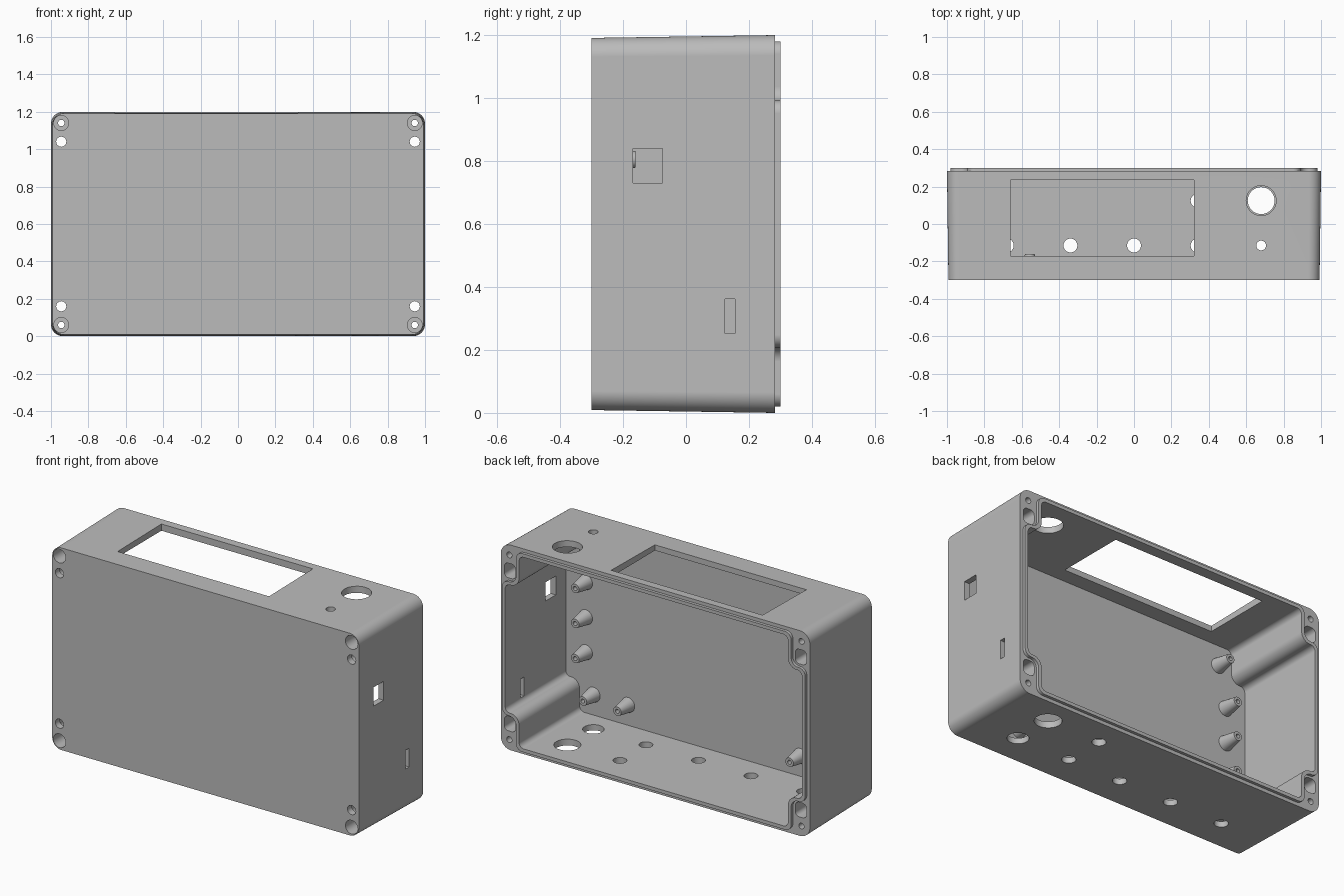
import bpy, bmesh, math

if "Cube" in bpy.data.objects:
    bpy.data.objects.remove(bpy.data.objects["Cube"], do_unlink=True)

MID = 0.6                      # height of the case centre
FRONT, RIM, LIP = -0.3, 0.283, 0.3
FLOOR = -0.26                  # inner face of the front panel

grey = bpy.data.materials.new("case grey")
grey.use_nodes = True
colour = (0.5, 0.5, 0.5, 1)
grey.diffuse_color = colour
grey.node_tree.nodes["Principled BSDF"].inputs["Base Color"].default_value = colour


def fillet(corners, steps=12):
    """Round right-angled corners given as (u, v, radius)."""
    loop = []
    n = len(corners)
    for i, (px, py, r) in enumerate(corners):
        ax, ay, _ = corners[i - 1]
        bx, by, _ = corners[(i + 1) % n]
        if r == 0:
            loop.append((px, py))
            continue
        la, lb = math.hypot(ax - px, ay - py), math.hypot(bx - px, by - py)
        ux, uy, vx, vy = (ax - px) / la, (ay - py) / la, (bx - px) / lb, (by - py) / lb
        for k in range(steps + 1):
            t = math.pi / 2 * k / steps
            c, s = 1 - math.cos(t), 1 - math.sin(t)
            loop.append((px + r * (ux * s + vx * c), py + r * (uy * s + vy * c)))
    return loop


def rect(u0, u1, v0, v1, r=0):
    return fillet([(u0, v0, r), (u1, v0, r), (u1, v1, r), (u0, v1, r)])


def circle(u, v, r, sides=32):
    return [(u + r * math.cos(2 * math.pi * k / sides),
             v + r * math.sin(2 * math.pi * k / sides)) for k in range(sides)]


def notched(hx, hz, nx, nz, outer, inner):
    """Rectangle with its four corners stepped in around the screw columns."""
    quarter = [(hx, nz, outer), (nx, nz, inner), (nx, hz, outer)]
    corners = []
    for sx, sz in ((1, 1), (-1, 1), (-1, -1), (1, -1)):
        part = [(sx * x, MID + sz * z, r) for x, z, r in quarter]
        corners += part if sx * sz > 0 else part[::-1]
    return fillet(corners)


PLACE = {"x": lambda u, v, w: (w, u, v),
         "y": lambda u, v, w: (u, w, v),
         "z": lambda u, v, w: (u, v, w)}


def prism(name, axis, loop, w0, w1, end_loop=None):
    """Closed solid between two matching loops along an axis."""
    bm = bmesh.new()
    a = [bm.verts.new(PLACE[axis](u, v, w0)) for u, v in loop]
    b = [bm.verts.new(PLACE[axis](u, v, w1)) for u, v in (end_loop or loop)]
    n = len(a)
    bm.faces.new(a)
    bm.faces.new(b[::-1])
    for i in range(n):
        j = (i + 1) % n
        bm.faces.new((a[j], a[i], b[i], b[j]))
    bmesh.ops.recalc_face_normals(bm, faces=bm.faces)
    mesh = bpy.data.meshes.new(name)
    bm.to_mesh(mesh)
    bm.free()
    mesh.materials.append(grey)
    ob = bpy.data.objects.new(name, mesh)
    bpy.context.collection.objects.link(ob)
    return ob


def activate(ob):
    bpy.ops.object.select_all(action='DESELECT')
    ob.select_set(True)
    bpy.context.view_layer.objects.active = ob


def cut(ob, axis, loop, w0, w1):
    cutter = prism("cutter", axis, loop, w0, w1)
    cutter.hide_render = True
    activate(ob)
    mod = ob.modifiers.new("cut", 'BOOLEAN')
    mod.operation, mod.solver, mod.object = 'DIFFERENCE', 'EXACT', cutter
    bpy.ops.object.modifier_apply(modifier=mod.name)
    bpy.data.objects.remove(cutter, do_unlink=True)


def finish(ob):
    activate(ob)
    bpy.ops.object.shade_smooth_by_angle(angle=math.radians(30))
    mod = ob.modifiers.new("even shading", 'WEIGHTED_NORMAL')
    mod.keep_sharp = True


# Case shell, slightly tapered towards the front
body = prism("case_body", "y",
             rect(-0.992, 0.992, 0.009, 1.191, 0.06), FRONT, RIM,
             rect(-1, 1, 0, 1.2, 0.065))
cavity = notched(0.96, 0.56, 0.87, 0.375, 0.03, 0.055)
cut(body, "y", cavity, FLOOR, 0.4)

# Corner screw holes, and wall-mount holes in pockets beside them
for sx in (-1, 1):
    for sz in (-1, 1):
        x, screw, mount = sx * 0.945, MID + sz * 0.54, MID + sz * 0.44
        cut(body, "y", circle(x, screw, 0.04), -0.4, -0.2)
        cut(body, "y", circle(x, screw, 0.017, 20), -0.4, 0.4)
        us = sorted((sx * 0.905, sx * 0.977))
        vs = sorted((MID + sz * 0.405, MID + sz * 0.49))
        cut(body, "y", rect(*us, *vs, 0.025), FLOOR, 0.4)
        cut(body, "y", circle(x, mount, 0.027), -0.4, 0)

# Display window and control holes in the top
cut(body, "z", rect(-0.66, 0.32, -0.17, 0.235), 1.1, 1.3)
cut(body, "z", circle(0.68, 0.125, 0.08, 40), 1.1, 1.3)
cut(body, "z", circle(0.68, -0.115, 0.026), 1.1, 1.3)

# Cable holes in the bottom
for x, y, r in ((0.68, 0.125, 0.072), (0.68, -0.115, 0.057), (0.34, 0.125, 0.037),
                (0.34, -0.115, 0.037), (0, -0.115, 0.037),
                (-0.34, -0.115, 0.037), (-0.68, -0.115, 0.037)):
    cut(body, "z", circle(x, y, r), -0.1, 0.1)

# Connector openings in the left wall
cut(body, "x", rect(-0.168, -0.075, 0.73, 0.84), 0.9, 1.1)
cut(body, "x", rect(0.124, 0.156, 0.252, 0.362), 0.9, 1.1)
finish(body)

# Raised sealing lip around the open back
lip = prism("sealing_lip", "y", notched(0.98, 0.58, 0.89, 0.392, 0.04, 0.045), RIM, LIP)
cut(lip, "y", cavity, 0.2, 0.4)
finish(lip)

# Tapered standoffs behind the front panel
posts = [(sx * x, MID + dz) for sx in (-1, 1)
         for x, dz in ((0.83, 0.205), (0.83, 0), (0.83, -0.205),
                       (0.78, 0.44), (0.78, -0.44), (0.557, -0.44))]
for i, (x, z) in enumerate(posts):
    post = prism(f"standoff_{i + 1}", "y", circle(x, z, 0.044, 24), FLOOR - 0.005, -0.16,
                 circle(x, z, 0.026, 24))
    cut(post, "y", circle(x, z, 0.012, 16), -0.23, 0)
    finish(post)
